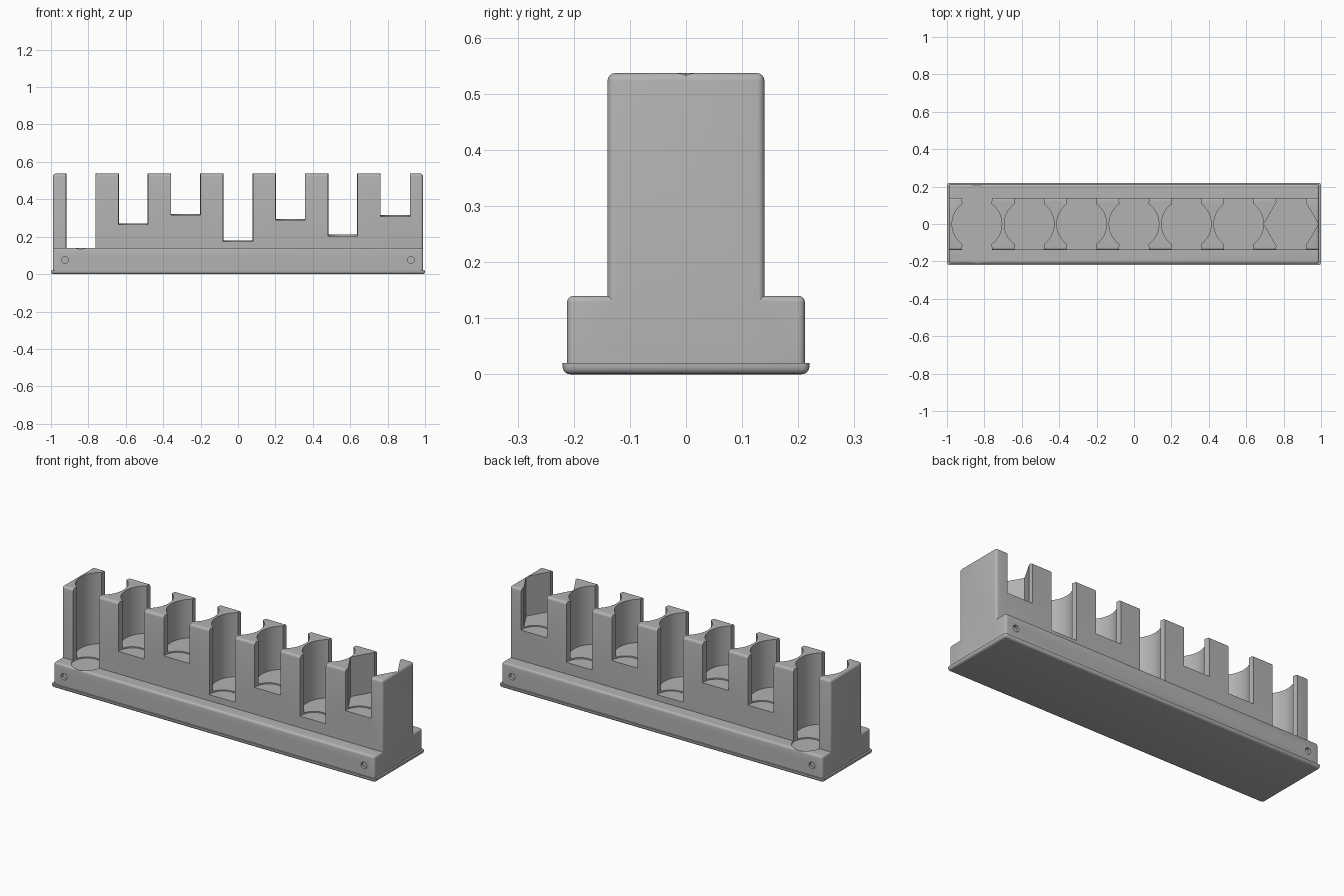
import bpy
import bmesh
from math import radians
from mathutils import Matrix

if "Cube" in bpy.data.objects:
    bpy.data.objects.remove(bpy.data.objects["Cube"])

grey = bpy.data.materials.new("matte grey")
grey.use_nodes = True
GREY = (0.45, 0.45, 0.45, 1)
grey.diffuse_color = GREY
grey.node_tree.nodes["Principled BSDF"].inputs["Base Color"].default_value = GREY


def make_object(name, bm):
    mesh = bpy.data.meshes.new(name)
    bm.to_mesh(mesh)
    bm.free()
    mesh.materials.append(grey)
    ob = bpy.data.objects.new(name, mesh)
    bpy.context.collection.objects.link(ob)
    return ob


def box(name, half_x, half_y, z0, z1, radius, pick):
    """Block whose edges chosen by pick(edge) are rounded."""
    bm = bmesh.new()
    bmesh.ops.create_cube(bm, size=1)
    for v in bm.verts:
        v.co = (v.co.x * 2 * half_x, v.co.y * 2 * half_y,
                z0 if v.co.z < 0 else z1)
    edges = [e for e in bm.edges if pick(e, (z0 + z1) / 2)]
    bmesh.ops.bevel(bm, geom=edges, offset=radius, segments=4,
                    profile=0.5, affect='EDGES')
    return make_object(name, bm)


def not_bottom(e, mid):
    return max(v.co.z for v in e.verts) > mid


def not_top(e, mid):
    return min(v.co.z for v in e.verts) < mid


def prism(name, sides, radius, depth, matrix):
    bm = bmesh.new()
    bmesh.ops.create_cone(bm, cap_ends=True, segments=sides, radius1=radius,
                          radius2=radius, depth=depth, matrix=matrix)
    return make_object(name, bm)


def combine(target, other, operation):
    mod = target.modifiers.new(operation.title(), 'BOOLEAN')
    mod.operation = operation
    mod.solver = 'EXACT'
    mod.object = other
    bpy.context.view_layer.objects.active = target
    bpy.ops.object.modifier_apply(modifier=mod.name)
    bpy.data.objects.remove(other)


def cut_well(target, sides, radius, x, y, floor):
    """Vertical well, open at the top, ending at the given floor height."""
    place = Matrix.Translation((x, y, floor + 0.4))
    if sides == 6:
        place = place @ Matrix.Rotation(radians(30), 4, 'Z')
    combine(target, prism("well_cutter", sides, radius, 0.8, place), 'DIFFERENCE')


# Stepped block: upright holder, wider plinth and thin foot flange
rack = box("holder_rack", 0.99, 0.14, 0.05, 0.537, 0.014, not_bottom)
combine(rack, box("plinth", 0.99, 0.212, 0.01, 0.14, 0.012, not_bottom), 'UNION')
combine(rack, box("foot_flange", 1.0, 0.22, 0, 0.02, 0.014, not_top), 'UNION')

# Seven wells with finger notches front and back; the last well is hexagonal
floors = [0.14, 0.272, 0.322, 0.181, 0.296, 0.211, 0.316]
for i, floor in enumerate(floors):
    x = (i - 3) * 0.28
    if i < 6:
        cut_well(rack, 64, 0.133, x, 0, floor)
    else:
        cut_well(rack, 6, 0.146, x, 0, floor)
    for side in (-1, 1):
        cut_well(rack, 48, 0.08, x, side * 0.13, floor - 0.007)

# Shallow round recesses near the plinth corners
for x in (-0.925, 0.925):
    for side in (-1, 1):
        place = Matrix.Translation((x, side * 0.212, 0.075)) @ Matrix.Rotation(radians(90), 4, 'X')
        combine(rack, prism("recess_cutter", 24, 0.018, 0.03, place), 'DIFFERENCE')

# Smooth the curved walls, keep the rims crisp
bpy.ops.object.select_all(action='DESELECT')
rack.select_set(True)
bpy.context.view_layer.objects.active = rack
bpy.ops.object.shade_smooth_by_angle(angle=radians(28))
